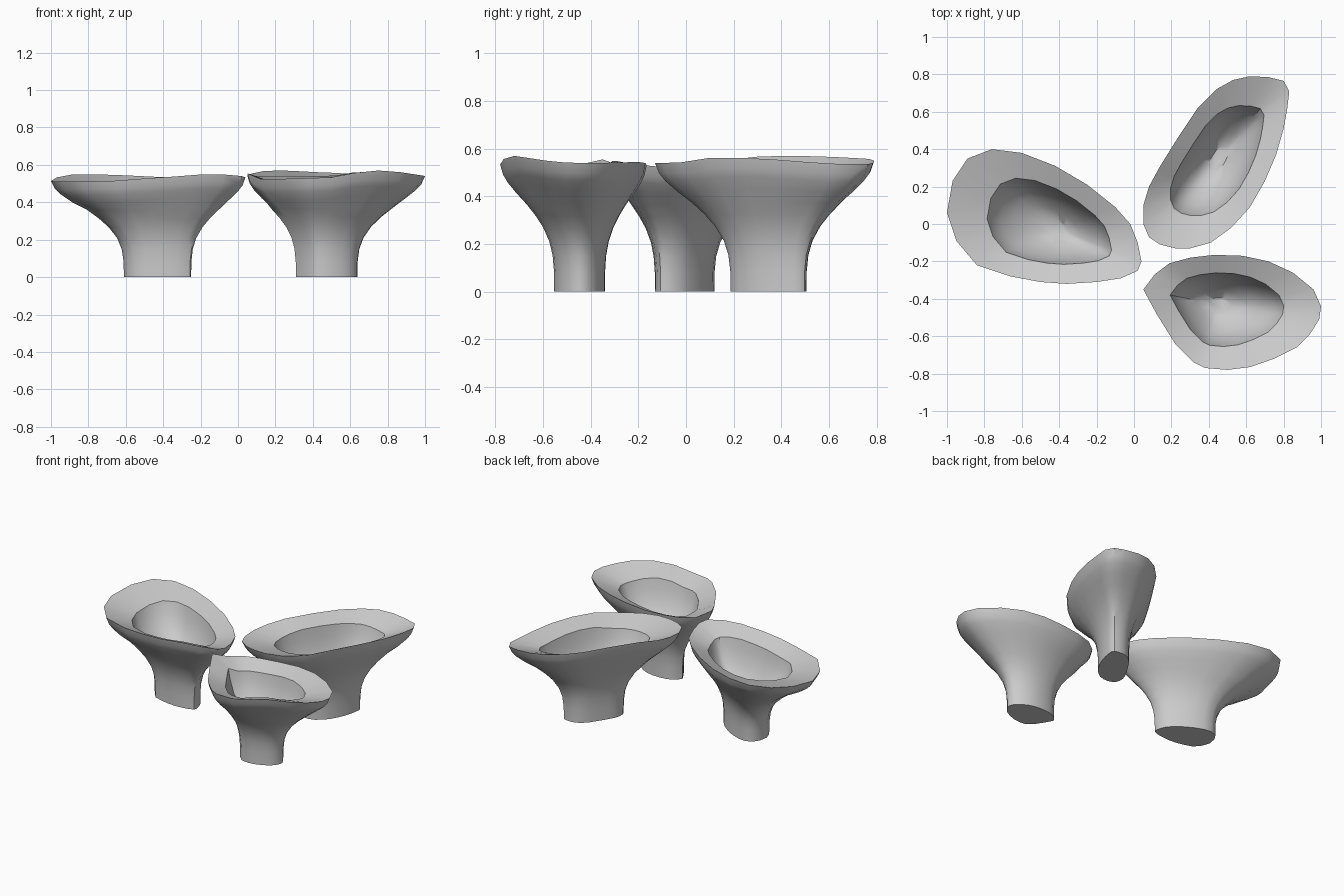
import bpy, bmesh
from math import atan2, cos, pi, radians, tau
from mathutils import Vector

cube = bpy.data.objects.get("Cube")
if cube:
    bpy.data.objects.remove(cube, do_unlink=True)

# Plain grey clay
clay = bpy.data.materials.new("grey_clay")
clay.use_nodes = True
grey = (0.6, 0.6, 0.6, 1)
clay.diffuse_color = grey
clay.node_tree.nodes["Principled BSDF"].inputs["Base Color"].default_value = grey

# Shared profile: (scale of the rim outline, share of the rim height)
OUTER_WALL = [(.346, 0), (.348, .15), (.365, .28), (.405, .39), (.48, .5), (.57, .59),
              (.68, .68), (.81, .78), (.91, .86), (.965, .92), (1, 1)]
INNER_BOWL = [(.64, .91), (.6, .79), (.52, .66), (.41, .55), (.28, .465), (.14, .4)]
PROFILE = OUTER_WALL + INNER_BOWL


def rim_height(offset, levels):
    """Ease between rim levels (hundredths) spaced evenly round the bowl."""
    turn = atan2(offset.y, offset.x) % tau / tau * len(levels)
    step = int(turn)
    ease = (1 - cos(pi * (turn - step))) / 2
    start = levels[step % len(levels)]
    end = levels[(step + 1) % len(levels)]
    return (start + (end - start) * ease) / 100


def make_bowl(name, outline, pivot, levels, tip_lift=0):
    """Loft scaled copies of one rim outline (in hundredths) around a pivot.

    The first outline point is the tip, which may rise above its neighbours.
    """
    centre = Vector(pivot)
    offsets = [Vector(point) / 100 - centre for point in outline]
    heights = [rim_height(offset, levels) for offset in offsets]
    heights[0] += tip_lift
    average = sum(heights) / len(heights)

    # Stack of rings from the foot, over the lip, down to the bowl floor
    bm = bmesh.new()
    rings = []
    for scale, share in PROFILE:
        ring = []
        for offset, rim in zip(offsets, heights):
            spot = centre + offset * scale
            # the lip follows the rim, lower parts stay level
            level = rim if share > .7 else average
            ring.append(bm.verts.new((spot.x, spot.y, level * share)))
        rings.append(ring)

    count = len(outline)
    for lower, upper in zip(rings, rings[1:]):
        for i in range(count):
            j = (i + 1) % count
            bm.faces.new((lower[i], lower[j], upper[j], upper[i]))
    bm.faces.new(rings[0])
    bm.faces.new(rings[-1])
    bmesh.ops.recalc_face_normals(bm, faces=bm.faces)

    mesh = bpy.data.meshes.new(name)
    bm.to_mesh(mesh)
    bm.free()
    mesh.materials.append(clay)
    bowl = bpy.data.objects.new(name, mesh)
    bpy.context.collection.objects.link(bowl)

    # Smooth walls with crisp lip, foot and tip
    bpy.ops.object.select_all(action='DESELECT')
    bowl.select_set(True)
    bpy.context.view_layer.objects.active = bowl
    bpy.ops.object.shade_smooth_by_angle(angle=radians(40))


# Widest bowl, on the right-hand side
make_bowl("right_bowl",
          [(4, -20), (2, -25), (-7, -29), (-20, -31), (-36, -32), (-50, -31), (-66, -28),
           (-84, -22), (-95, -9), (-100, 6), (-97, 23), (-89, 35), (-76, 40), (-60, 38),
           (-42, 31), (-25, 21), (-10, 9), (-2, 0), (2, -10)],
          pivot=(-.404, -.03), levels=[52, 53, 53.5, 55, 51, 51.5, 53.5, 55])

# Long slanted bowl at the back
make_bowl("back_left_bowl",
          [(80, 76.5), (72, 78.5), (62, 79), (53, 77), (44, 72), (34, 62), (24, 47),
           (14, 31), (8, 20), (5, 10), (5, 0), (8, -7), (14, -11), (22, -13), (30, -13),
           (41, -10), (52, -2), (62, 9), (70, 23), (76, 37), (80, 51), (82, 62), (83, 71)],
          pivot=(.455, .355), levels=[55.5, 53.5, 56, 57, 57, 54, 54, 56.5])

# Pointed bowl at the front
make_bowl("front_left_bowl",
          [(5, -35), (11, -27), (19, -21), (30, -18), (43, -16.5), (58, -17), (72, -20),
           (85, -26), (96, -35), (100, -44), (99, -51), (94, -59), (87, -66), (75, -72),
           (62, -76.5), (50, -78), (38, -77), (32, -74), (22, -64), (12, -48)],
          pivot=(.447, -.433), levels=[54, 54.5, 53, 52.5, 52.5, 52.5, 53, 57],
          tip_lift=.03)
